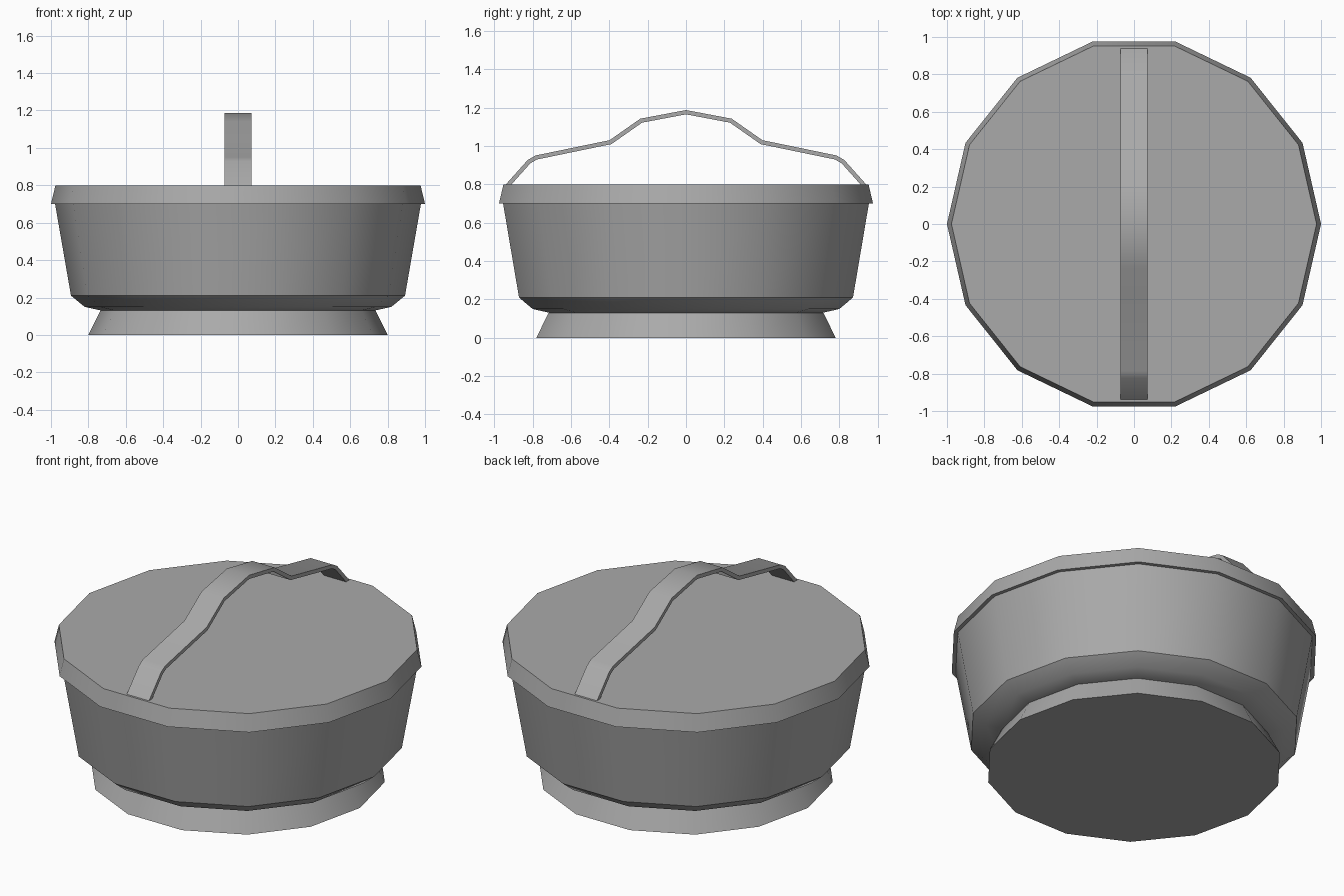
import bpy, bmesh, math

cube = bpy.data.objects.get("Cube")
if cube:
    bpy.data.objects.remove(cube, do_unlink=True)

SIDES = 14

grey = bpy.data.materials.new("plain_grey")
grey.use_nodes = True
grey.diffuse_color = (0.4, 0.4, 0.4, 1)
grey.node_tree.nodes["Principled BSDF"].inputs["Base Color"].default_value = (0.4, 0.4, 0.4, 1)


def add_object(name, bm):
    mesh = bpy.data.meshes.new(name)
    bm.to_mesh(mesh)
    bm.free()
    mesh.materials.append(grey)
    obj = bpy.data.objects.new(name, mesh)
    bpy.context.collection.objects.link(obj)
    return obj


def smooth(obj):
    bpy.ops.object.select_all(action="DESELECT")
    obj.select_set(True)
    bpy.context.view_layer.objects.active = obj
    bpy.ops.object.shade_smooth_by_angle(angle=math.radians(40))


def lathe(name, profile):
    """Stack of polygon rings from (radius, height) pairs, closed at both ends."""
    bm = bmesh.new()
    rings = []
    for r, z in profile:
        angles = [2 * math.pi * i / SIDES for i in range(SIDES)]
        rings.append([bm.verts.new((r * math.cos(a), r * math.sin(a), z)) for a in angles])
    for low, high in zip(rings, rings[1:]):
        for i in range(SIDES):
            j = (i + 1) % SIDES
            bm.faces.new((low[i], low[j], high[j], high[i]))
    bm.faces.new(rings[0][::-1])
    bm.faces.new(rings[-1])
    smooth(add_object(name, bm))


# Flared foot, bowl and lid
lathe("foot", [(0.8, 0), (0.735, 0.13)])
lathe("bowl", [(0.73, 0.13), (0.82, 0.15), (0.893, 0.21), (0.978, 0.7)])
lathe("lid", [(1.0, 0.7), (0.976, 0.8)])

# Arched strap handle, mirrored front to back
half = [(0.952, 0.785), (0.825, 0.927), (0.785, 0.95), (0.398, 1.03), (0.238, 1.142)]
path = half + [(0, 1.187)] + [(-y, z) for y, z in reversed(half)]
bm = bmesh.new()
rows = [[bm.verts.new((x, y, z)) for x in (-0.073, 0.073)] for y, z in path]
for a, b in zip(rows, rows[1:]):
    bm.faces.new((a[0], b[0], b[1], a[1]))
handle = add_object("handle", bm)
strap = handle.modifiers.new("strap_thickness", "SOLIDIFY")
strap.thickness = 0.022
strap.offset = -1
strap.use_even_offset = True
bpy.context.view_layer.objects.active = handle
handle.select_set(True)
bpy.ops.object.modifier_apply(modifier=strap.name)
smooth(handle)
